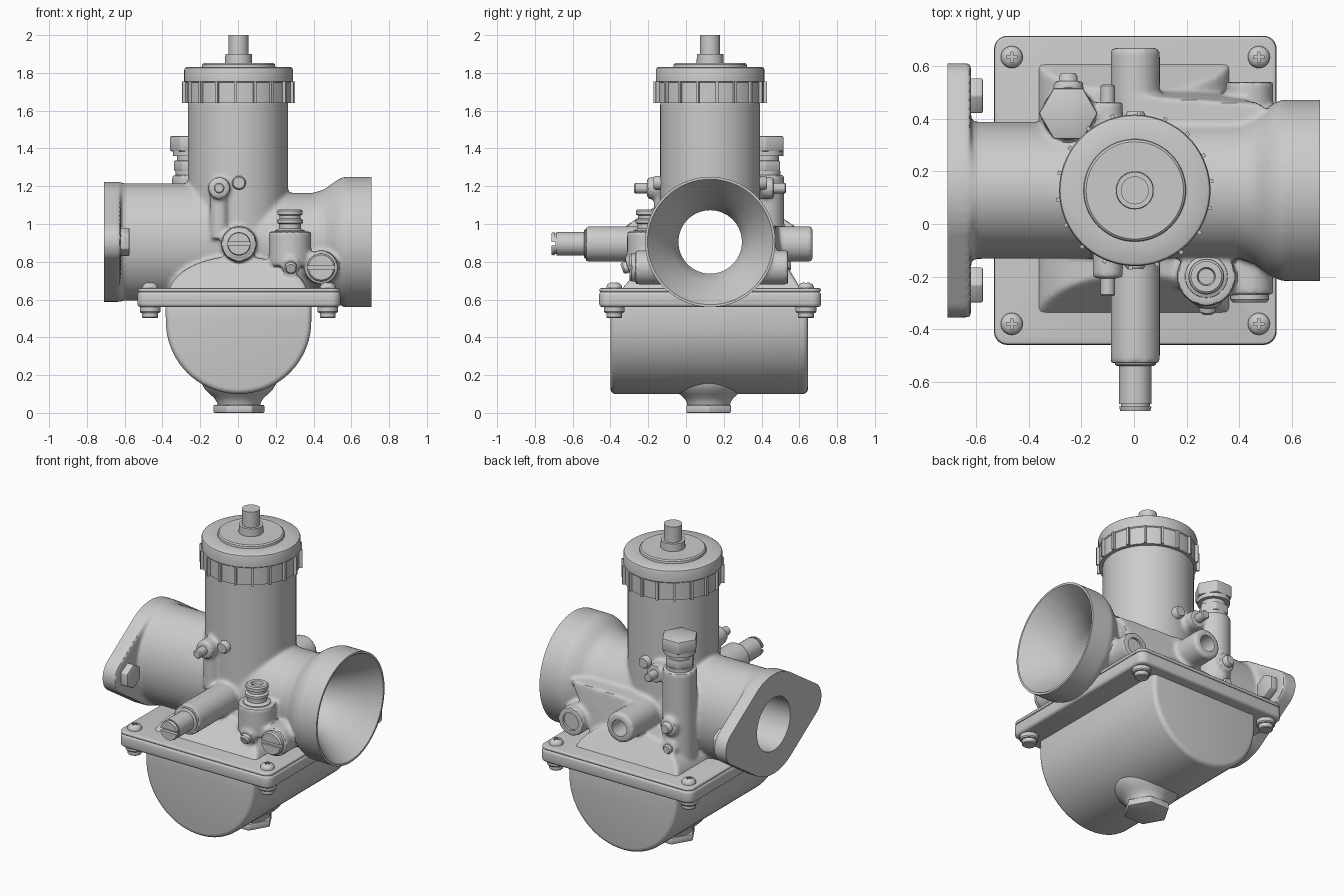
import bpy, bmesh
from math import pi, cos, sin, radians
from mathutils import Vector, Matrix

if "Cube" in bpy.data.objects:
    bpy.data.objects.remove(bpy.data.objects["Cube"])

CY, CZ = 0.128, 0.905          # bore axis position in y and z
X, Y, Z = (1, 0, 0), (0, 1, 0), (0, 0, 1)


def lathe(bm, profile, origin, axis=Z, seg=48, phase=0.0, squash=(1, 1)):
    """Solid of revolution from (height, radius) points along any axis."""
    m = Matrix.Translation(origin) @ Vector(axis).to_track_quat('Z', 'Y').to_matrix().to_4x4()
    rings = [[bm.verts.new(m @ Vector((r * squash[0] * cos(2 * pi * i / seg + phase),
                                       r * squash[1] * sin(2 * pi * i / seg + phase), h)))
              for i in range(seg)] for h, r in profile]
    faces = [bm.faces.new((a[i], a[(i + 1) % seg], b[(i + 1) % seg], b[i]))
             for a, b in zip(rings, rings[1:]) for i in range(seg)]
    faces += [bm.faces.new(rings[0][::-1]), bm.faces.new(rings[-1])]
    bmesh.ops.recalc_face_normals(bm, faces=faces)


def hull(bm, points):
    verts = [bm.verts.new(p) for p in points]
    res = bmesh.ops.convex_hull(bm, input=verts)
    junk = [g for g in res['geom_interior'] if isinstance(g, bmesh.types.BMVert)]
    bmesh.ops.delete(bm, geom=junk, context='VERTS')


def smooth(mesh, angle=35):
    mesh.polygons.foreach_set('use_smooth', [True] * len(mesh.polygons))
    mesh.set_sharp_from_angle(angle=radians(angle))


def part(name, bm, bevel=0.0, seg=2):
    if bevel:
        bmesh.ops.dissolve_limit(bm, angle_limit=0.01, verts=bm.verts, edges=bm.edges)
        edges = [e for e in bm.edges if e.calc_face_angle(0) > radians(35)]
        bmesh.ops.bevel(bm, geom=edges, offset=bevel, segments=seg, affect='EDGES',
                        profile=0.5, clamp_overlap=True)
    mesh = bpy.data.meshes.new(name)
    bm.to_mesh(mesh)
    bm.free()
    smooth(mesh)
    ob = bpy.data.objects.new(name, mesh)
    bpy.context.collection.objects.link(ob)
    return ob


def turned(name, profile, origin, axis=Z, seg=48, phase=0.0, bevel=0.0):
    bm = bmesh.new()
    lathe(bm, profile, origin, axis, seg, phase)
    return part(name, bm, bevel)


def block(bm, centre, size):
    bmesh.ops.create_cube(bm, size=1, matrix=Matrix.Translation(centre) @ Matrix.Diagonal((*size, 1)))


def carve(ob, cutters):
    """Subtract the cutters, bake all modifiers and remove the helpers."""
    for c in cutters:
        c.hide_render = True
        mod = ob.modifiers.new('cut', 'BOOLEAN')
        mod.operation, mod.object, mod.solver = 'DIFFERENCE', c, 'EXACT'
    dg = bpy.context.evaluated_depsgraph_get()
    mesh = bpy.data.meshes.new_from_object(ob.evaluated_get(dg))
    ob.modifiers.clear()
    ob.data = mesh
    smooth(mesh)
    for c in cutters:
        bpy.data.objects.remove(c)


def slot(ob, centre, *sizes):
    cutters = []
    for s in sizes:
        bm = bmesh.new()
        block(bm, centre, s)
        cutters.append(part('slot_cutter', bm))
    carve(ob, cutters)


# Casting: overlapping solids fused into one body with soft fillets
bm = bmesh.new()
lathe(bm, [(0.6, .265), (1.66, .265)], (0, CY, 0), seg=64)                      # slide barrel
lathe(bm, [(-.68, .31), (0, .31)], (0, CY, CZ), X, 64, squash=(.84, 1))         # engine-side tube
lathe(bm, [(0, .26), (.40, .26), (.46, .28), (.52, .325), (.56, .345), (.75, .345)],
      (0, CY, CZ), X, 64)                                                       # intake bell
ring = [(CY + c + r * cos(a * pi / 24), CZ + r * sin(a * pi / 24))
        for c, r in ((0, .318), (-.372, .112), (.372, .112)) for a in range(48)]
hull(bm, [(x, y, z) for x in (-.75, -.62) for y, z in ring])                    # mounting flange
arch = [(.37 * cos(i * pi / 24), .62 + .21 * sin(i * pi / 24)) for i in range(25)]
hull(bm, [(x, y + k * (z - .62), z) for x, z in arch
          for y, k in ((-.37, .85), (.63, -.6))])                               # arched lower body
hull(bm, [(0, .3, 1), (0, .49, .99), (0, .53, .7), (.5, .3, 1), (.5, .455, .99), (.33, .5, .7)])
for origin, axis, h0, h1, r in (
        ((.005, 0, .895), Y, -.53, .67, .094),      # cross tube, front and rear
        ((-.25, .42, 0), Z, .64, 1.26, .1),         # choke tower
        ((-.25, .42, .92), Y, 0, .125, .058),
        ((-.25, .42, .78), Y, 0, .115, .05),
        ((-.1, CY, 1.19), Y, -.335, .335, .058),    # pin bosses
        ((-.1, -.12, 0), Z, .92, 1.19, .05),        # rib under pin boss
        ((.275, -.2, 0), Z, .78, .96, .112),        # fuel inlet base
        ((.28, -.15, .83), (0, -.85, -.3), 0, .17, .05),
        ((.44, 0, .77), Y, -.27, .54, .09)):        # side plugs
    lathe(bm, [(h0, r), (h1, r)], origin, axis, 40)
casting = part('body_casting', bm)
rm = casting.modifiers.new('fuse', 'REMESH')
rm.mode, rm.voxel_size = 'VOXEL', 0.011
sm = casting.modifiers.new('fillet', 'SMOOTH')
sm.factor, sm.iterations = 0.5, 7
carve(casting, [
    turned('bore_cutter', [(-1, .7), (-.71, .7), (-.71, .168), (.44, .168), (.53, .21), (.62, .268),
                           (.707, .332), (.707, .7), (1, .7)], (0, CY, CZ), X, 64),
    turned('rear_tube_cutter', [(.55, .052), (.75, .052)], (.005, 0, .895), Y, 32),
    turned('plug_cutter', [(.525, .055), (.6, .055)], (.44, 0, .77), Y, 32)])

# Screw cap on the barrel with grip ribs and cable stub
turned('barrel_cap', [(1.64, .265), (1.64, .283), (1.75, .283), (1.755, .288), (1.815, .288), (1.826, .284),
                      (1.832, .275), (1.832, .195), (1.845, .193), (1.852, .185), (1.852, .072),
                      (1.9, .07), (1.9, .053), (2.0, .053)], (.003, CY, 0), seg=72)
bm = bmesh.new()
for i in range(18):
    n = len(bm.verts)
    block(bm, (.286, 0, 1.697), (.03, .014, .115))
    bm.verts.ensure_lookup_table()
    bmesh.ops.rotate(bm, verts=bm.verts[n:], matrix=Matrix.Rotation(i * pi / 9 + .12, 3, 'Z'))
bmesh.ops.translate(bm, verts=bm.verts, vec=(.003, CY, 0))
part('cap_grip_ribs', bm)

# Gasket plates between body and float bowl
for name, z0, z1, inset in (('bowl_flange', .56, .642, 0), ('body_flange', .64, .66, .004)):
    bm = bmesh.new()
    block(bm, (.005, CY, (z0 + z1) / 2), (1.075 - inset, 1.176 - inset, z1 - z0))
    corners = [e for e in bm.edges if abs(e.verts[0].co.z - e.verts[1].co.z) > .01]
    bmesh.ops.bevel(bm, geom=corners, offset=.05, segments=6, affect='EDGES', profile=.5)
    part(name, bm, .008 if inset else .018, 3)

# Float bowl: half-round trough with softened ends
bm = bmesh.new()
prof = [(.385 * cos(a), .485 + .385 * sin(a)) for a in (pi + i * pi / 36 for i in range(37))]
prof = [(-.387, .58)] + prof + [(.387, .58)]
front = bm.faces.new([bm.verts.new((x + .003, -.4, z)) for x, z in prof])
ext = bmesh.ops.extrude_face_region(bm, geom=[front])
bmesh.ops.translate(bm, vec=(0, 1.046, 0), verts=[v for v in ext['geom'] if isinstance(v, bmesh.types.BMVert)])
bm.faces.ensure_lookup_table()
if len(bm.faces) < 41:
    bm.faces.new([v for v in bm.verts][:len(prof)])
bmesh.ops.recalc_face_normals(bm, faces=bm.faces)
part('float_bowl', bm, .028, 4)
turned('drain_boss', [(.04, .112), (.06, .118), (.08, .132), (.1, .155), (.125, .18), (.16, .2), (.2, .2)],
       (.005, .12, 0))
turned('drain_plug', [(0, .136), (.042, .136)], (.005, .12, 0), seg=6, bevel=.006)
turned('drain_washer', [(.04, .1), (.05, .1)], (.005, .12, 0))

# Corner screws and their lugs
for x in (-.465, .475):
    for y in (-.38, .635):
        head = turned('corner_screw', [(.65, .042), (.668, .042), (.682, .034), (.69, .018)], (x, y, 0), seg=24)
        slot(head, (x, y, .69), (.04, .01, .02), (.01, .04, .02))
        turned('corner_lug', [(.53, .05), (.537, .055), (.57, .055)], (x, y, 0), seg=24)
        turned('corner_lug_nut', [(.502, .038), (.507, .042), (.54, .042)], (x, y, 0), seg=24)

# Mounting flange bolts
for y in (-.232, .488):
    turned('flange_bolt', [(-.63, .076), (-.575, .076)], (0, y, CZ), X, 6, pi / 2, .006)

# Idle speed screw at the front
idle = turned('idle_screw', [(.45, .062), (.685, .062), (.685, .055), (.695, .055), (.695, .062), (.712, .058)],
              (.005, 0, .895), (0, -1, 0), 36)
slot(idle, (.005, -.71, .895), (.2, .04, .018))
turned('idle_collar', [(.5, .078), (.535, .078), (.54, .07)], (.005, 0, .895), (0, -1, 0), 36)

# Slotted side screw, small angled screw and choke tower screws
plug = turned('side_screw', [(.2, .074), (.288, .074), (.298, .066)], (.44, 0, .77), (0, -1, 0), 36)
slot(plug, (.44, -.3, .77), (.2, .03, .02))
turned('mixture_screw', [(0, .032), (.19, .032), (.2, .024)], (.28, -.15, .83), (0, -.85, -.3), 24)
turned('tower_screw_upper', [(0, .036), (.14, .036), (.155, .026)], (-.25, .42, .92), Y, 24)
turned('tower_screw_lower', [(0, .03), (.125, .03), (.135, .022)], (-.25, .42, .78), Y, 24)

# Choke tower hex fitting
tower = (-.25, .42, 0)
turned('tower_lock_nut', [(1.28, .09), (1.335, .09)], tower, seg=6, bevel=.005)
turned('tower_neck', [(1.2, .08), (1.28, .08), (1.28, .072), (1.36, .072), (1.36, .095), (1.39, .095)], tower)
turned('tower_hex_cap', [(1.385, .112), (1.465, .112)], tower, seg=6, bevel=.008)

# Fuel inlet with ribbed spout
turned('fuel_inlet', [(.94, .085), (.965, .08), (.975, .058), (1.0, .058), (1.005, .068), (1.022, .068),
                      (1.03, .055), (1.045, .055), (1.05, .066), (1.07, .066), (1.077, .058),
                      (1.077, .035), (1.06, .03)], (.275, -.2, 0), seg=36)

# Vent pins on both sides of the barrel
for s in (-1, 1):
    turned('vent_pin', [(.3, .028), (.396, .028), (.402, .022)], (-.1, CY, 1.19), (0, s, 0), 20)
    turned('stop_pin', [(.2, .037), (.29, .037), (.3, .03)], (.005, CY, 1.218), (0, s, 0), 20)
